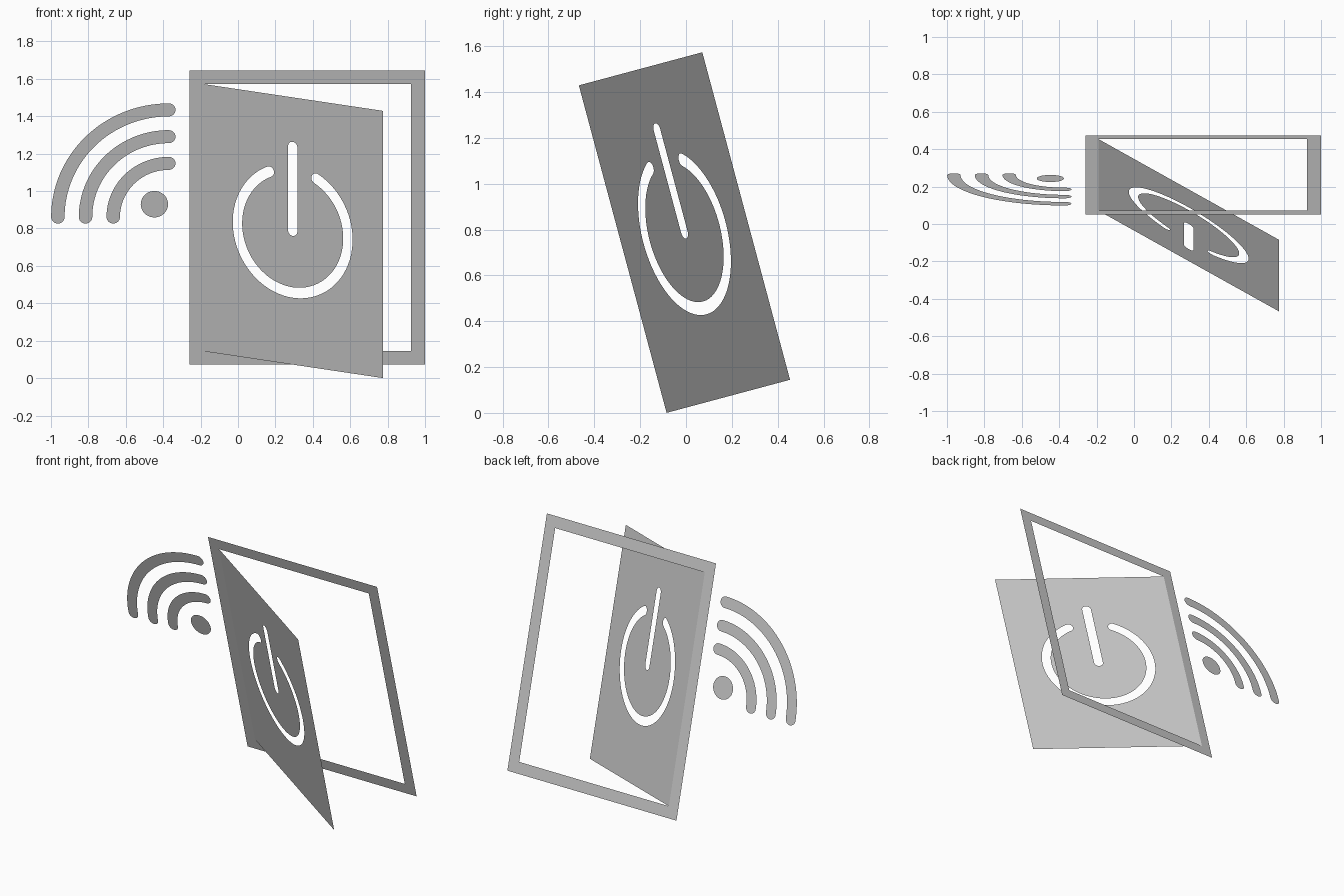
import bpy, bmesh
from math import sin, cos, pi, radians
from mathutils import Matrix, Vector

if "Cube" in bpy.data.objects:
    bpy.data.objects.remove(bpy.data.objects["Cube"], do_unlink=True)

grey = bpy.data.materials.new("plain_grey")
grey.use_nodes = True
COLOUR = (0.588, 0.588, 0.588, 1)
grey.diffuse_color = COLOUR
grey.node_tree.nodes["Principled BSDF"].inputs["Base Color"].default_value = COLOUR

# Leaning plane: local x runs sideways, local y runs up the slope
LEAN = Matrix.Translation((0, 0.473, 0.073)) @ Matrix.Rotation(radians(105), 4, "X")
HINGE = LEAN @ Matrix.Translation((-0.19, 0, 0)) @ Matrix.Rotation(radians(-30), 4, "Y")


def rect(x0, y0, x1, y1):
    return [(x0, y0), (x1, y0), (x1, y1), (x0, y1)]


def arc(cx, cy, r, a0, a1, steps):
    angles = [a0 + (a1 - a0) * i / steps for i in range(steps + 1)]
    return [(cx + r * cos(a), cy + r * sin(a)) for a in angles]


def round_arc(cx, cy, r, half, a0, a1, steps):
    """Outline of an arc-shaped stroke with rounded ends."""
    ex, ey = cx + r * cos(a1), cy + r * sin(a1)
    sx, sy = cx + r * cos(a0), cy + r * sin(a0)
    return (arc(cx, cy, r + half, a0, a1, steps)
            + arc(ex, ey, half, a1, a1 + pi, 12)[1:-1]
            + arc(cx, cy, r - half, a1, a0, steps)
            + arc(sx, sy, half, a0 + pi, a0 + 2 * pi, 12)[1:-1])


def flat_part(name, loops, matrix):
    """Fill an outer outline, leaving any further outlines as holes."""
    bm = bmesh.new()
    for loop in loops:
        verts = [bm.verts.new((x, y, 0)) for x, y in loop]
        for a, b in zip(verts, verts[1:] + verts[:1]):
            bm.edges.new((a, b))
    bmesh.ops.triangle_fill(bm, edges=bm.edges[:], use_beauty=True, normal=Vector((0, 0, 1)))
    for f in bm.faces:
        if f.normal.z < 0:
            f.normal_flip()
    bm.transform(matrix)
    mesh = bpy.data.meshes.new(name)
    bm.to_mesh(mesh)
    bm.free()
    mesh.materials.append(grey)
    bpy.context.collection.objects.link(bpy.data.objects.new(name, mesh))


# Door frame
flat_part("door_frame", [rect(-0.26, 0, 1, 1.627), rect(-0.19, 0.074, 0.925, 1.553)], LEAN)

# Open door with the power sign cut through it
cx, cy, half = 0.557, 0.814, 0.029
ring = round_arc(cx, cy, 0.341, half, radians(-245), radians(65), 64)
bar = arc(cx, 1.278, half, 0, pi, 12) + arc(cx, 0.815, half, pi, 2 * pi, 12)
flat_part("door_panel", [rect(0, 0.074, 1.115, 1.553), ring, bar], HINGE)

# Signal waves and dot beside the frame
for name, r in (("inner", 0.297), ("middle", 0.445), ("outer", 0.593)):
    flat_part(name + "_signal_wave",
              [round_arc(-0.37, 0.816, r, 0.036, pi / 2, pi, 32)], LEAN)
flat_part("signal_dot", [arc(-0.447, 0.887, 0.073, 0, 2 * pi, 40)[:-1]], LEAN)
